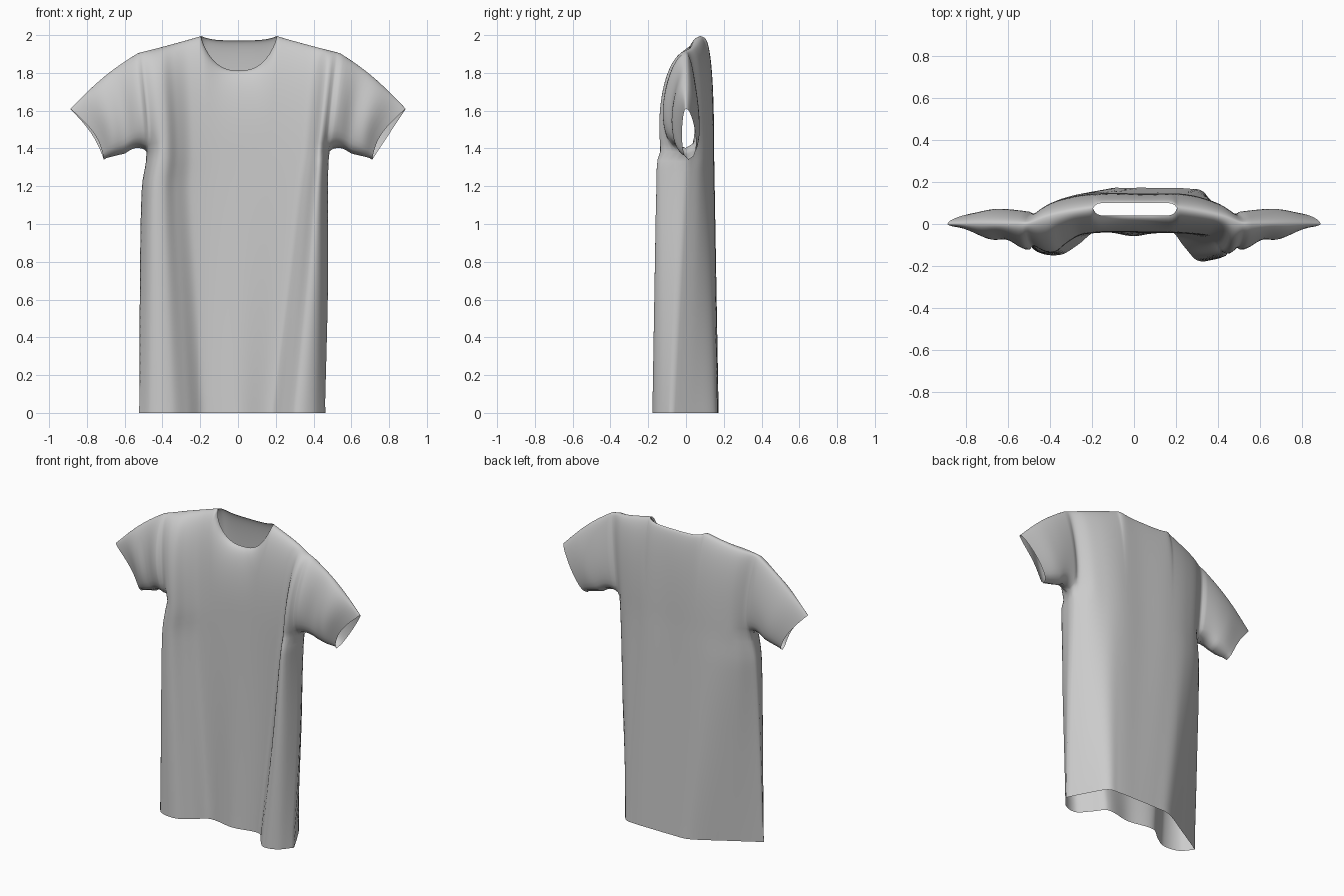
import bpy, bmesh, math

if "Cube" in bpy.data.objects:
    bpy.data.objects.remove(bpy.data.objects["Cube"])


def curve(points, p):
    """Smooth interpolation through (position, value) pairs."""
    n = len(points)
    if p <= points[0][0]:
        return points[0][1]
    if p >= points[-1][0]:
        return points[-1][1]

    def slope(i):
        a, b = points[max(i - 1, 0)], points[min(i + 1, n - 1)]
        return (b[1] - a[1]) / (b[0] - a[0])
    for i in range(n - 1):
        (a, va), (b, vb) = points[i], points[i + 1]
        if p <= b:
            h, t = b - a, (p - a) / (b - a)
            return (va * (1 + 2 * t) * (1 - t) ** 2 + vb * t * t * (3 - 2 * t)
                    + h * t * (1 - t) * (slope(i) * (1 - t) - slope(i + 1) * t))


def clamp(v):
    return max(0.0, min(1.0, v))


def lerp(a, b, t):
    return a + (b - a) * t


# Outline of the body
UNDERARM, NECK = 1.38, 0.374
RIGHT_EDGE = [(0, -.525), (.6, -.523), (1.2, -.512), (1.38, -.485), (1.9, -.53)]
LEFT_EDGE = [(0, .463), (.7, .48), (1.2, .48), (1.38, .485), (1.9, .54)]

# Folds, each running from a hem point to a chest point
HEM_FRONT = [(-1, -.06), (-.88, -.13), (-.65, -.147), (-.48, -.10), (-.3, -.035), (.06, -.058),
             (.42, -.035), (.55, -.11), (.68, -.175), (.87, -.155), (1, -.08)]
CHEST_FRONT = [(-1, 0), (-.92, -.115), (-.78, -.135), (-.66, -.09), (-.5, -.05), (.05, -.04),
               (.7, -.055), (.8, -.085), (.88, -.15), (.94, -.135), (1, 0)]
HEM_BACK = [(-1, -.06), (-.6, .055), (-.2, .165), (0, .172), (.3, .172), (.6, .168),
            (.74, .15), (.87, .045), (1, -.08)]
CHEST_BACK = [(-1, 0), (-.88, .08), (-.62, .13), (-.3, .148), (.1, .145), (.45, .145),
              (.68, .122), (.88, .075), (1, 0)]


def sleeve_depth(r, s, front):
    """Depth of a sleeve: r runs underarm to shoulder, s armhole to cuff."""
    bulge = max(0, math.sin(math.pi * r ** .75)) ** .5
    if front:
        reach = curve([(0, .125), (.25, .1), (.6, .08), (1, .028)], s)
        return -reach * bulge - .014 * math.sin(9 * s + 2 * r) * bulge * s * (1 - s) * 4
    return curve([(0, .06), (.6, .068), (1, .045)], s) * bulge


def top_height(u, front):
    a = abs(u)
    if a >= NECK:
        return curve([(NECK, 1.995), (.55, 1.968), (.8, 1.932), (1, 1.905)], a)
    q = a / NECK
    if front:
        return 1.812 + .183 * lerp(q ** 3, 1 - math.sqrt(1 - q * q), .35)
    return 1.972 + .023 * q ** 4


def body_point(u, t, front):
    top = top_height(u, front)
    z = t * top
    x = lerp(curve(RIGHT_EDGE, z), curve(LEFT_EDGE, z), (u + 1) / 2)
    hem, chest = (HEM_FRONT, CHEST_FRONT) if front else (HEM_BACK, CHEST_BACK)
    m = clamp(z / UNDERARM)
    section = [(lerp(a[0], b[0], m), lerp(a[1], b[1], m)) for a, b in zip(hem, chest)]
    y = curve(section, u)
    # shoulders and neckline roll in to the crest
    crest = curve([(NECK, .075), (.7, .045), (1, 0)], abs(u))
    if abs(u) < NECK:
        q = (abs(u) / NECK) ** 16
        crest = lerp(.04 if front else .1, crest, q)
    w = clamp((z - 1.3) / (top - 1.3))
    y = crest + (y - crest) * (1 - w ** 3) ** .5
    # the sides open into the armholes
    if z > UNDERARM:
        r = clamp((z - UNDERARM) / (top - UNDERARM))
        edge = clamp((abs(u) - .8) / .2) ** 2
        y = lerp(y, sleeve_depth(r, 0, front), edge)
    if abs(u) == 1 and t == 1:
        y = 0
    return (x, y, z)


# Grid positions: rows get denser at the shoulder, columns stop at the neck corner
LOW, HIGH, OUTER = 28, 24, 28
split = UNDERARM / top_height(1, True)
rows = [split * i / LOW for i in range(LOW)]
rows += [lerp(split, 1, 1 - (1 - i / HIGH) ** 1.8) for i in range(HIGH + 1)]
half = [NECK * math.sin(math.pi / 2 * i / 10) for i in range(10)]
half += [lerp(NECK, 1, i / OUTER) for i in range(OUTER + 1)]
cols = [-u for u in reversed(half[1:])] + half

bm = bmesh.new()


def add_grid(points, flip):
    verts = [[bm.verts.new(p) for p in line] for line in points]
    for a, b in zip(verts, verts[1:]):
        for i in range(len(a) - 1):
            quad = [a[i], a[i + 1], b[i + 1], b[i]]
            bm.faces.new(quad[::-1] if flip else quad)


# Front and back panels
for front in (True, False):
    add_grid([[body_point(u, t, front) for u in cols] for t in rows], not front)


# Sleeves, lofted from the armhole edge of the panels to the cuff
def sleeve_point(sign, front, t, s):
    x0, y0, z0 = body_point(sign, t, front)
    r = clamp((z0 - UNDERARM) / (top_height(1, front) - UNDERARM))
    x1 = sign * lerp(.71, .888, r)
    z1 = lerp(1.34, 1.61, r)
    dent = math.sin(math.pi * r)
    if front:
        x1 -= sign * .04 * dent
    elif sign < 0:
        x1 += .025 * dent
    arch = math.sin(math.pi * s)
    x = lerp(x0, x1, s)
    z = lerp(z0, z1, s) + arch * (.022 * r + .004 * (1 - r))
    z += .02 * (1 - r) * math.sin(math.pi * clamp(s / .5))
    y = lerp(y0, sleeve_depth(r, s, front), clamp(s * 8))
    y += .012 * s * (1 - r)
    return (x, y, z)


STEPS = 16
for sign in (1, -1):
    for front in (True, False):
        lines = [[sleeve_point(sign, front, t, i / STEPS) for i in range(STEPS + 1)]
                 for t in rows[LOW:]]
        add_grid(lines, (sign > 0) != front)

# Sew the panels together along sides, shoulders and armholes
bmesh.ops.remove_doubles(bm, verts=bm.verts, dist=.0012)
for _ in range(2):
    inner = [v for v in bm.verts if not v.is_boundary]
    bmesh.ops.smooth_vert(bm, verts=inner, factor=.3,
                          use_axis_x=True, use_axis_y=True, use_axis_z=True)

mesh = bpy.data.meshes.new("shirt")
bm.to_mesh(mesh)
bm.free()
shirt = bpy.data.objects.new("shirt", mesh)
bpy.context.collection.objects.link(shirt)

fabric = bpy.data.materials.new("light grey fabric")
fabric.use_nodes = True
grey = (.6, .6, .6, 1)
fabric.diffuse_color = grey
fabric.node_tree.nodes["Principled BSDF"].inputs["Base Color"].default_value = grey
mesh.materials.append(fabric)

bpy.context.view_layer.objects.active = shirt
shirt.select_set(True)
bpy.ops.object.shade_smooth_by_angle(angle=math.radians(75))
